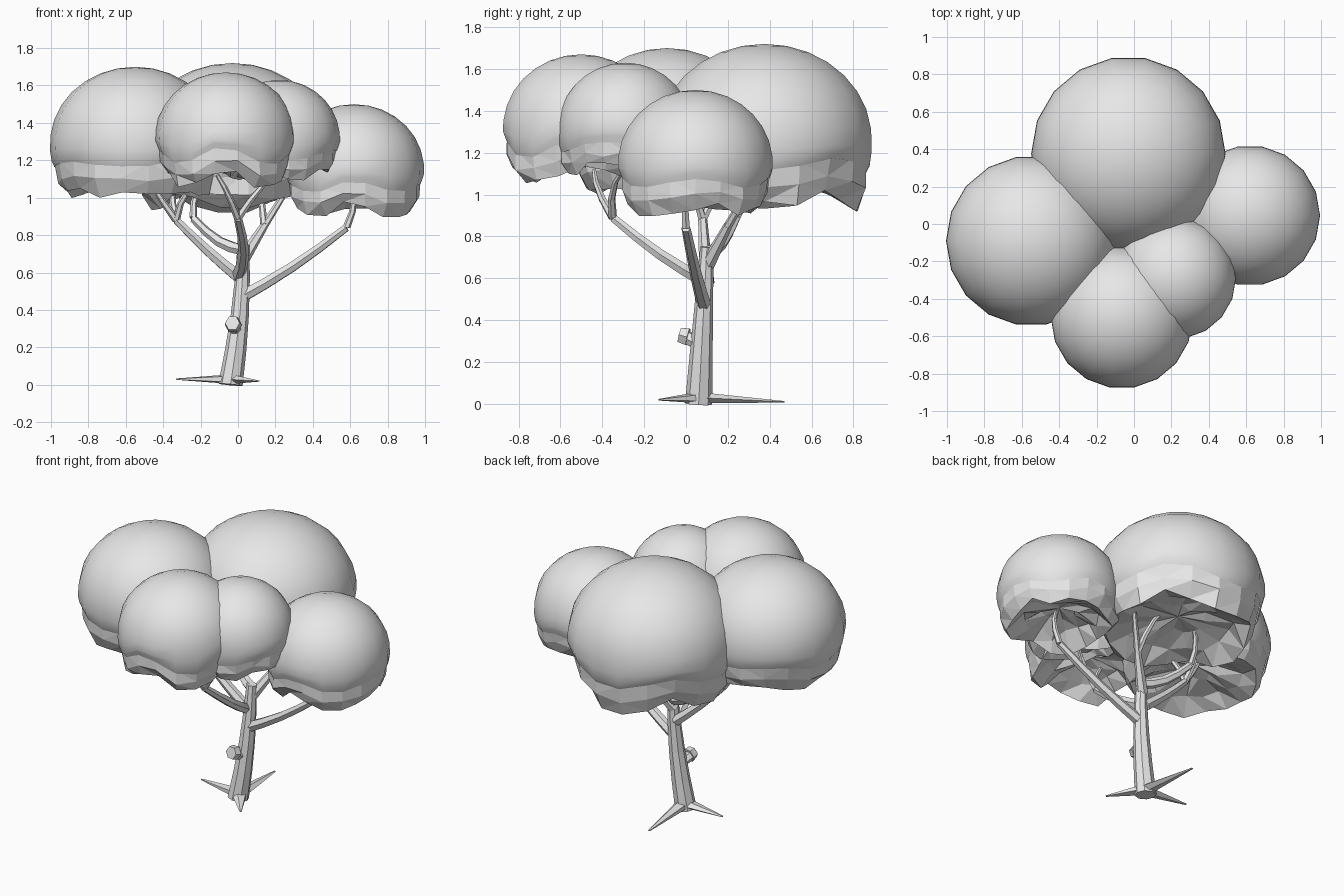
import bpy, bmesh, math, random
from mathutils import Vector

random.seed(7)

if "Cube" in bpy.data.objects:
    bpy.data.objects.remove(bpy.data.objects["Cube"], do_unlink=True)

shade = 0.8
grey = bpy.data.materials.new("light grey")
grey.use_nodes = True
grey.diffuse_color = (shade, shade, shade, 1)
principled = grey.node_tree.nodes["Principled BSDF"]
principled.inputs["Base Color"].default_value = grey.diffuse_color


def finish(bm, name):
    bmesh.ops.recalc_face_normals(bm, faces=bm.faces)
    mesh = bpy.data.meshes.new(name)
    bm.to_mesh(mesh)
    bm.free()
    mesh.materials.append(grey)
    obj = bpy.data.objects.new(name, mesh)
    bpy.context.collection.objects.link(obj)


def around(count):
    return [math.tau * i / count for i in range(count)]


def bridge(bm, rings, smooth=False):
    """Join each ring of vertices to the next one with quads."""
    for lower, upper in zip(rings, rings[1:]):
        for i in range(len(lower)):
            quad = (lower[i - 1], lower[i], upper[i], upper[i - 1])
            bm.faces.new(quad).smooth = smooth


def fan(bm, ring, tip, smooth=False):
    """Close a ring of vertices with triangles meeting at a tip."""
    for i in range(len(ring)):
        bm.faces.new((ring[i - 1], ring[i], tip)).smooth = smooth


def limb(name, start, end, thick, thin, bow=(0, 0, 0), sides=6, flat=1, steps=4):
    """Faceted tapering limb that bows away from the straight line."""
    bm = bmesh.new()
    start, end, bow = Vector(start), Vector(end), Vector(bow)
    along = (end - start).normalized()
    upright = abs(along.z) > abs(along.x) + abs(along.y)
    side = along.cross(Vector((0, 1, 0) if upright else (0, 0, 1))).normalized()
    other = along.cross(side) * flat
    rings = []
    for step in range(steps + 1):
        t = step / steps
        middle = start.lerp(end, t) + bow * math.sin(math.pi * t)
        radius = thick + (thin - thick) * t
        rings.append([bm.verts.new(middle + radius * (side * math.cos(a) + other * math.sin(a)))
                      for a in around(sides)])
    bridge(bm, rings)
    bm.faces.new(rings[0])
    bm.faces.new(rings[-1])
    finish(bm, name)


def bough(name, start, fork, bow, **tips):
    """A main branch that forks into thin twigs reaching into the crowns."""
    limb(name + "_branch", start, fork, 0.036, 0.022, bow)
    for side, tip in tips.items():
        # a twig leaves along the branch, then curves upward
        lean = (Vector(fork) - Vector(start)).normalized() * 0.03
        limb(name + "_" + side + "_twig", fork, tip, 0.021, 0.011, lean, steps=3)


def crown(name, x, y, radius, top, lobes, peak, wave):
    """Smooth dome over a wavy faceted skirt and a hollow faceted underside."""
    bm = bmesh.new()
    angles = around(18)
    waist = top - 0.08 - 0.72 * radius
    rim = top - 0.1 - 0.92 * radius
    low = rim - radius / 3
    ripple = [wave * math.cos(lobes * (a - math.radians(peak))) + random.uniform(-0.01, 0.01)
              for a in angles]

    def ring(scale, z, follow=0, jitter=0):
        verts = []
        for a, ripple_z in zip(angles, ripple):
            r = radius * (scale + random.uniform(-jitter, jitter))
            lift = follow * ripple_z + random.uniform(-jitter, jitter) / 2
            verts.append(bm.verts.new((x + r * math.cos(a), y + r * math.sin(a), z + lift)))
        return verts

    # Dome, from its turned-in lip up to the crest
    dome = [ring(0.95, rim, 1), ring(0.98, rim + 0.03, 1), ring(1, (rim + waist) / 2 + 0.02, 0.4)]
    for level in range(7):
        a = math.radians(6 + 12 * level)
        dome.append(ring(math.cos(a), waist + (top - waist) * math.sin(a)))
    bridge(bm, dome, True)
    fan(bm, dome[-1], bm.verts.new((x, y, top)), True)

    # Skirt and underside
    skirt = [ring(0.95, rim + 0.02, 1), ring(0.93, (rim + low) / 2, 1, 0.03),
             ring(0.83, low, 1, 0.05), ring(0.6, low + 0.07, 0.5, 0.06),
             ring(0.3, low + 0.1, 0, 0.05)]
    bridge(bm, skirt)
    fan(bm, skirt[-1], bm.verts.new((x, y, low + 0.12)))
    bmesh.ops.triangulate(bm, faces=[f for f in bm.faces if not f.smooth])
    finish(bm, name)


# Leaf crowns
crown("left_crown", x=-0.55, y=-0.09, radius=0.455, top=1.7, lobes=4, peak=35, wave=0.02)
crown("back_crown", x=-0.03, y=0.375, radius=0.52, top=1.72, lobes=4, peak=45, wave=0.035)
crown("right_crown", x=0.62, y=0.045, radius=0.375, top=1.5, lobes=4, peak=0, wave=0.025)
crown("front_crown", x=-0.065, y=-0.5, radius=0.38, top=1.67, lobes=4, peak=-90, wave=0.045)
crown("middle_crown", x=0.22, y=-0.29, radius=0.325, top=1.63, lobes=3, peak=-20, wave=0.025)

# Trunk with a cut knot on its front
foot = (-0.04, 0.06, 0)
crotch = (0, 0.1, 0.58)
limb("trunk", foot, (0.03, 0.1, 0.75), 0.065, 0.032, bow=(0.015, 0, 0), sides=8)
limb("trunk_knot_neck", (0, 0.07, 0.28), (-0.03, 0, 0.32), 0.03, 0.034, steps=1)
limb("trunk_knot", (-0.025, 0.01, 0.32), (-0.03, -0.03, 0.33), 0.046, 0.04, steps=1)

# Roots spreading flat over the ground
root_start = (-0.03, 0.06, 0.03)
root_tips = {"left": (-0.33, 0.09, 0.03), "back": (-0.06, 0.47, 0.01), "front": (0.11, -0.13, 0.02)}
for name, tip in root_tips.items():
    limb(name + "_root", root_start, tip, 0.05, 0.007, sides=5, flat=0.55)

# Branches and the twigs they fork into
bough("right", (0, 0.09, 0.46), (0.58, 0, 0.84), (0, 0, -0.02), outer=(0.61, 0, 1.05))
bough("front", crotch, (0, -0.35, 0.89), (0.03, 0, -0.02),
      left=(-0.11, -0.44, 1.12), right=(0.19, -0.3, 1.12))
bough("left", crotch, (-0.33, 0.08, 0.88), (0, 0, -0.01),
      outer=(-0.47, 0.05, 1.1), front=(-0.2, 0, 1.1), back=(-0.33, 0.22, 1.1))
bough("back_right", (0.02, 0.1, 0.66), (0.14, 0.2, 0.85), (0, 0, 0),
      outer=(0.3, 0.35, 1.1), inner=(0.07, 0.35, 1.1))
bough("back_left", (0.04, 0.1, 0.72), (-0.24, 0.24, 0.89), (0, 0, -0.04), inner=(-0.17, 0.34, 1.1))
